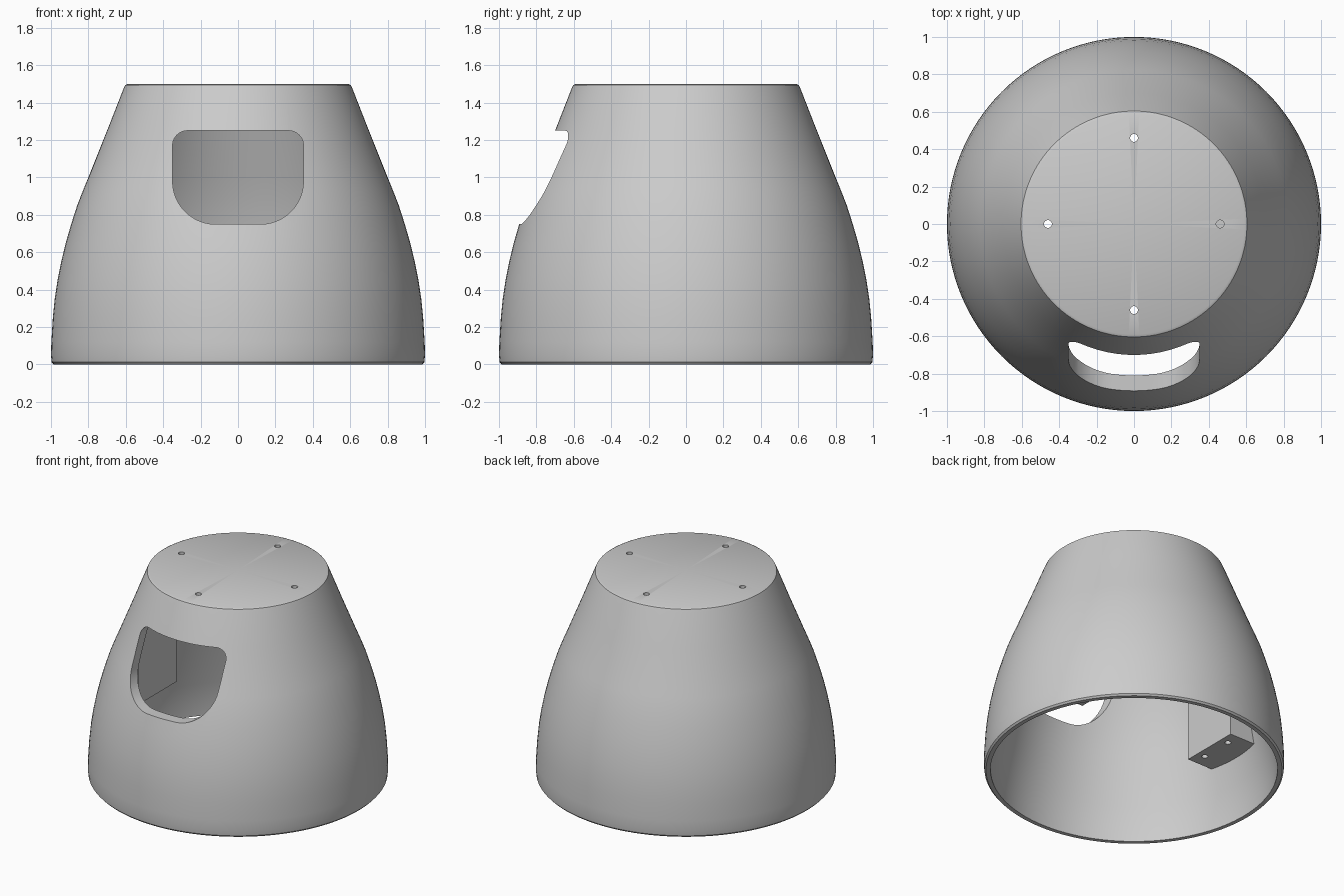
import bpy, bmesh, math

if "Cube" in bpy.data.objects:
    bpy.data.objects.remove(bpy.data.objects["Cube"])

grey = bpy.data.materials.new("light grey")
grey.diffuse_color = (0.6, 0.6, 0.6, 1)
grey.use_nodes = True
grey.node_tree.nodes["Principled BSDF"].inputs["Base Color"].default_value = grey.diffuse_color


def add_mesh(name, bm):
    bmesh.ops.recalc_face_normals(bm, faces=bm.faces)
    me = bpy.data.meshes.new(name)
    bm.to_mesh(me)
    bm.free()
    me.materials.append(grey)
    ob = bpy.data.objects.new(name, me)
    bpy.context.collection.objects.link(ob)
    return ob


def lathe(name, profile, n=128):
    """Closed solid of revolution; the profile starts and ends on the axis."""
    bm = bmesh.new()
    rings = []
    for r, z in profile:
        if r == 0:
            rings.append([bm.verts.new((0, 0, z))] * n)
        else:
            rings.append([bm.verts.new((r * math.cos(2 * math.pi * i / n),
                                        r * math.sin(2 * math.pi * i / n), z)) for i in range(n)])
    for a, b in zip(rings, rings[1:]):
        for i in range(n):
            j = (i + 1) % n
            loop = list(dict.fromkeys([a[i], a[j], b[j], b[i]]))
            bm.faces.new(loop)
    return add_mesh(name, bm)


def box(name, x0, x1, y0, y1, z0, z1):
    bm = bmesh.new()
    bmesh.ops.create_cube(bm, size=1)
    for v in bm.verts:
        v.co = ((x0 + x1) / 2 + v.co.x * (x1 - x0),
                (y0 + y1) / 2 + v.co.y * (y1 - y0),
                (z0 + z1) / 2 + v.co.z * (z1 - z0))
    return add_mesh(name, bm)


def drill(name, x, y, z0, z1, r=0.021):
    return lathe_at(name, x, y, [(0, z0), (r, z0), (r, z1), (0, z1)])


def lathe_at(name, x, y, profile):
    ob = lathe(name, profile, 20)
    for v in ob.data.vertices:
        v.co.x += x
        v.co.y += y
    return ob


def boolean(ob, cutter, op='DIFFERENCE', keep=False):
    m = ob.modifiers.new("cut", 'BOOLEAN')
    m.operation, m.object, m.solver = op, cutter, 'EXACT'
    bpy.context.view_layer.objects.active = ob
    bpy.ops.object.modifier_apply(modifier=m.name)
    if not keep:
        bpy.data.objects.remove(cutter)


# Hollow shell: straight upper cone flowing into a bulging skirt
outer = [(0.985, 0), (0.996, 0.012), (1.0, 0.05), (0.998, 0.12), (0.99, 0.25), (0.98, 0.35),
         (0.965, 0.45), (0.945, 0.55), (0.921, 0.65), (0.892, 0.75), (0.86, 0.85),
         (0.825, 0.94), (0.8, 1.0), (0.7, 1.25), (0.612, 1.475), (0.604, 1.493), (0.59, 1.5)]
inner = [(0.955, 0), (0.95, 0.1), (0.925, 0.25), (0.89, 0.4), (0.85, 0.6), (0.81, 0.75),
         (0.77, 0.88), (0.725, 1.0), (0.56, 1.42)]
shell = lathe("shell", [(0, 1.42)] + inner[::-1] + outer + [(0, 1.5)])

# Front window with small upper and large lower corner radii
bm = bmesh.new()
pts = []
for cx, cz, r, start in ((0.27, 1.17, 0.08, 0), (-0.27, 1.17, 0.08, 90),
                         (-0.12, 0.98, 0.23, 180), (0.12, 0.98, 0.23, 270)):
    for k in range(13):
        a = math.radians(start + 90 * k / 12)
        pts.append((cx + r * math.cos(a), cz + r * math.sin(a)))
face = bm.faces.new([bm.verts.new((x, -1.2, z)) for x, z in pts])
ext = bmesh.ops.extrude_face_region(bm, geom=[face])
for v in ext["geom"]:
    if isinstance(v, bmesh.types.BMVert):
        v.co.y = -0.2
boolean(shell, add_mesh("window_cutter", bm))

# Four screw holes in the top plate
for k in range(4):
    a = k * math.pi / 2
    boolean(shell, drill("hole_cutter", 0.46 * math.cos(a), 0.46 * math.sin(a), 1.38, 1.55))

# Inner mounting blocks, trimmed to end inside the wall
core = lathe("core_helper", [(0, 0)] + [(r + 0.012, z) for r, z in inner] + [(0, 1.43)])
left = box("left_mount_block", -1.1, -0.655, -0.22, 0.22, 0.42, 1.3)
right = box("right_mount_block", 0.365, 1.1, -0.1, 0.1, 0.4, 0.75)
for block in (left, right):
    boolean(block, core, 'INTERSECT', keep=True)
for y in (-0.12, 0.12):
    boolean(left, drill("hole_cutter", -0.715, y, 0.3, 0.6))
bpy.data.objects.remove(core)

# Smooth curved surfaces, crisp edges
for ob in (shell, left, right):
    bpy.ops.object.select_all(action='DESELECT')
    ob.select_set(True)
    bpy.context.view_layer.objects.active = ob
    bpy.ops.object.shade_smooth_by_angle(angle=math.radians(32))
